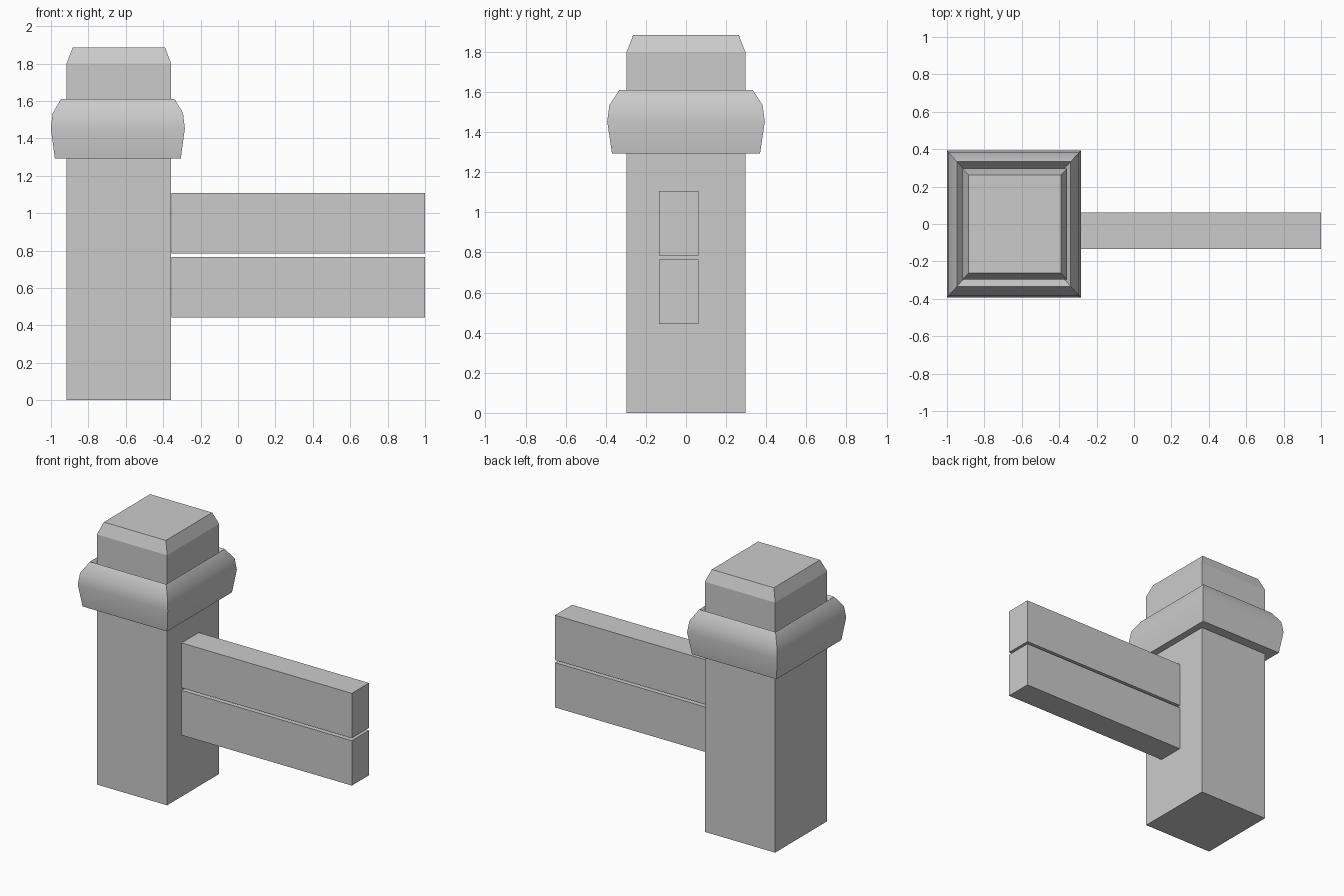
import bpy, bmesh, math

if "Cube" in bpy.data.objects:
    bpy.data.objects.remove(bpy.data.objects["Cube"])


def stack_rings(name, cx, rings, cap_ends=True):
    """Stack rectangular rings (half x, half y, z); cap the ends or close into a loop."""
    bm = bmesh.new()
    loops = [[bm.verts.new((cx + sx * hx, sy * hy, z))
              for sx, sy in ((-1, -1), (1, -1), (1, 1), (-1, 1))]
             for hx, hy, z in rings]
    pairs = list(zip(loops, loops[1:]))
    if cap_ends:
        bm.faces.new(loops[0])
        bm.faces.new(loops[-1])
    else:
        pairs.append((loops[-1], loops[0]))
    for a, b in pairs:
        for i in range(4):
            j = (i + 1) % 4
            bm.faces.new((a[i], a[j], b[j], b[i]))
    bmesh.ops.recalc_face_normals(bm, faces=bm.faces)
    mesh = bpy.data.meshes.new(name)
    bm.to_mesh(mesh)
    bm.free()
    obj = bpy.data.objects.new(name, mesh)
    bpy.context.collection.objects.link(obj)
    return obj


# Square post with chamfered top
stack_rings("post", -0.637, [(0.28, 0.296, 0), (0.28, 0.296, 1.80), (0.247, 0.263, 1.885)])

# Rounded collar around the post, its top rim dipping inward
profile = [(0.369, 1.293), (0.393, 1.453), (0.382, 1.535), (0.333, 1.61),
           (0.285, 1.55), (0.285, 1.293)]
collar = stack_rings("collar", -0.6425,
                     [(0.912 * r, r, z) for r, z in profile], cap_ends=False)
bpy.context.view_layer.objects.active = collar
collar.select_set(True)
bpy.ops.object.shade_smooth_by_angle(angle=math.radians(35))

# Two fence rails
for name, low, high in (("lower_rail", 0.443, 0.766), ("upper_rail", 0.784, 1.107)):
    bpy.ops.mesh.primitive_cube_add(size=1, location=(0.322, -0.036, (low + high) / 2))
    rail = bpy.context.object
    rail.name = name
    rail.scale = (1.356, 0.195, high - low)
